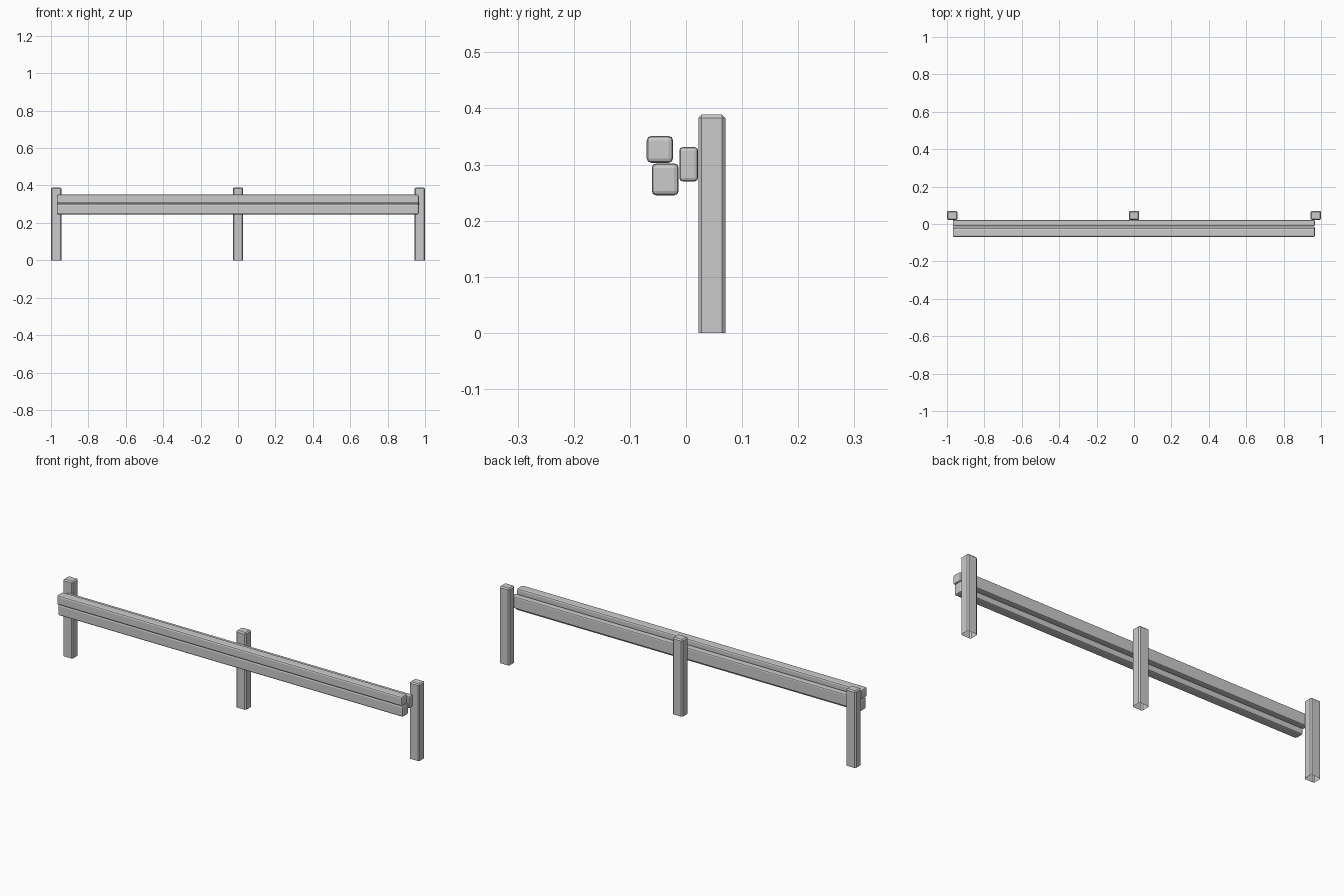
import bpy, bmesh

if "Cube" in bpy.data.objects:
    bpy.data.objects.remove(bpy.data.objects["Cube"])


def beam(name, x, y, z, bevel, segments, open_bottom=False):
    """Chamfered box from (min, max) ranges; posts keep a sharp, open foot."""
    bm = bmesh.new()
    bmesh.ops.create_cube(bm, size=1)
    for v in bm.verts:
        for i, (lo, hi) in enumerate((x, y, z)):
            v.co[i] = lo if v.co[i] < 0 else hi
    edges = bm.edges[:]
    if open_bottom:
        foot = [f for f in bm.faces if all(v.co.z < z[0] + 1e-5 for v in f.verts)]
        edges = [e for e in edges if any(v.co.z > z[0] + 1e-5 for v in e.verts)]
    bmesh.ops.bevel(bm, geom=edges, offset=bevel, segments=segments,
                    profile=0.5, affect='EDGES')
    if open_bottom:
        foot = [f for f in bm.faces if all(v.co.z < z[0] + 1e-5 for v in f.verts)]
        bmesh.ops.delete(bm, geom=foot, context='FACES_ONLY')
    mesh = bpy.data.meshes.new(name)
    bm.to_mesh(mesh)
    bm.free()
    obj = bpy.data.objects.new(name, mesh)
    bpy.context.collection.objects.link(obj)
    return obj


# Three upright posts behind the rails
for label, cx in (("left", -0.972), ("middle", 0.0), ("right", 0.972)):
    beam(label + "_post", (cx - 0.028, cx + 0.028), (0.022, 0.070),
         (0, 0.389), 0.006, 1, open_bottom=True)

# Long rails: backing rail against the posts, two stacked in front
length = (-0.969, 0.967)
beam("backing_rail", length, (-0.012, 0.0215), (0.270, 0.331), 0.006, 2)
beam("lower_rail", length, (-0.061, -0.013), (0.245, 0.302), 0.008, 2)
beam("upper_rail", length, (-0.070, -0.023), (0.303, 0.351), 0.008, 2)
